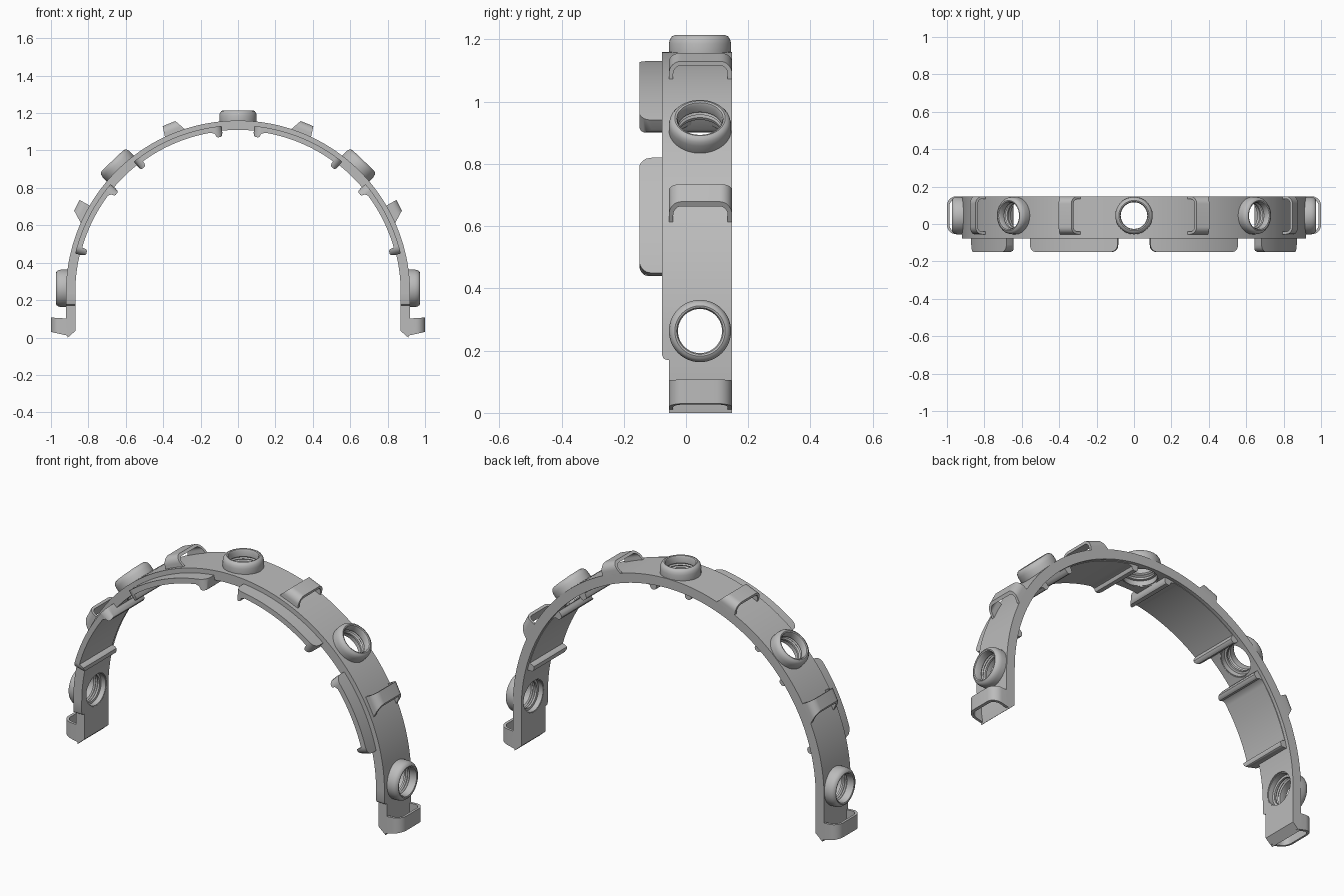
import bpy, bmesh
from math import sin, cos, pi, radians, sqrt, degrees
from mathutils import Vector

cube = bpy.data.objects.get("Cube")
if cube:
    bpy.data.objects.remove(cube, do_unlink=True)

grey = bpy.data.materials.new("neutral grey")
grey.use_nodes = True
grey.diffuse_color = (0.5, 0.5, 0.5, 1)
grey.node_tree.nodes["Principled BSDF"].inputs["Base Color"].default_value = (0.5, 0.5, 0.5, 1)

R_IN, R_OUT, Z_MID = 0.87, 0.92, 0.24
Y_FRONT, Y_FOOT, Y_BACK = -0.077, -0.055, 0.148
Y_RING = 0.045


def polar(r, a, y):
    return Vector((r * cos(a), y, Z_MID + r * sin(a)))


def loft(name, rings, closed=False, mirror=False):
    """Skin a row of equal cross-sections, capped unless closed."""
    bm = bmesh.new()
    rows = [[bm.verts.new(p) for p in ring] for ring in rings]
    n = len(rows[0])
    pairs = list(zip(rows, rows[1:]))
    if closed:
        pairs.append((rows[-1], rows[0]))
    else:
        bm.faces.new(rows[0])
        bm.faces.new(rows[-1])
    for a, b in pairs:
        for i in range(n):
            j = (i + 1) % n
            bm.faces.new((a[i], a[j], b[j], b[i]))
    bmesh.ops.recalc_face_normals(bm, faces=bm.faces)
    mesh = bpy.data.meshes.new(name)
    bm.to_mesh(mesh)
    bm.free()
    mesh.materials.append(grey)
    ob = bpy.data.objects.new(name, mesh)
    bpy.context.collection.objects.link(ob)
    if mirror:
        mod = ob.modifiers.new("mirror", 'MIRROR')
        mod.use_mirror_merge = False
    return ob


def smooth(ob):
    bpy.ops.object.select_all(action='DESELECT')
    ob.select_set(True)
    bpy.context.view_layer.objects.active = ob
    bpy.ops.object.shade_smooth_by_angle(angle=radians(32))


# Arched band with narrower chamfered feet
def leg_section(x_in, z_in, x_out, z_out, y):
    return [Vector((x_in, y, z_in)), Vector((x_out, y, z_out)),
            Vector((x_out, Y_BACK, z_out)), Vector((x_in, Y_BACK, z_in))]


leg = [leg_section(R_IN, 0.035, 0.91, 0, Y_FOOT)]
for z, y in ((0.06, Y_FOOT), (0.17, Y_FOOT), (0.171, -0.066), (0.176, -0.073), (0.187, Y_FRONT)):
    leg.append(leg_section(R_IN, z, R_OUT, z, y))
arc = []
for i in range(97):
    a = pi * i / 96
    arc.append([polar(R_IN, a, Y_FRONT), polar(R_OUT, a, Y_FRONT),
                polar(R_OUT, a, Y_BACK), polar(R_IN, a, Y_BACK)])
far_leg = [[Vector((-p.x, p.y, p.z)) for p in s] for s in reversed(leg)]
band = loft("arched_band", leg + arc + far_leg)


# Collared ports: lathed about a radial axis
def lathe(name, profile, centre, a, mirror=False, steps=48):
    axis, side, across = Vector((cos(a), 0, sin(a))), Vector((-sin(a), 0, cos(a))), Vector((0, 1, 0))
    rings = []
    for i in range(steps):
        t = 2 * pi * i / steps
        out = side * cos(t) + across * sin(t)
        rings.append([centre + out * r + axis * h for r, h in profile])
    return loft(name, rings, True, mirror)


collar = [(0.09, -0.049), (0.1, -0.03), (0.1, 0.026), (0.097, 0.04), (0.09, 0.05), (0.081, 0.054),
          (0.075, 0.052), (0.071, 0.044), (0.071, 0.014), (0.077, 0.008), (0.071, 0.002),
          (0.077, -0.004), (0.071, -0.01), (0.071, -0.02), (0.082, -0.022), (0.082, -0.049)]
tilt = radians(46.5)
ports = [("top_port", polar(R_OUT, pi / 2, Y_RING), pi / 2, False),
         ("shoulder_port", polar(R_OUT, tilt, Y_RING), tilt, True),
         ("side_port", Vector((R_OUT, Y_RING, 0.263)), 0, True)]


def cut_band(centre, a):
    bpy.ops.mesh.primitive_cylinder_add(vertices=48, radius=0.086, depth=0.3, location=centre,
                                        rotation=(0, pi / 2 - a, 0))
    cutter = bpy.context.object
    cutter.hide_render = True
    mod = band.modifiers.new("port_hole", 'BOOLEAN')
    mod.operation, mod.solver, mod.object = 'DIFFERENCE', 'EXACT', cutter
    bpy.context.view_layer.objects.active = band
    bpy.ops.object.modifier_apply(modifier=mod.name)
    bpy.data.objects.remove(cutter, do_unlink=True)


for name, centre, a, both in ports:
    cut_band(centre, a)
    if both:
        cut_band(Vector((-centre.x, centre.y, centre.z)), pi - a)
    smooth(lathe(name, collar, centre, a, both))
smooth(band)


# Inner liner panels with rounded front corners and inward end lips
def liner(name, start, end):
    y0, corner = -0.15, 0.04
    length = radians(end - start) * R_IN
    edge = [0, 0.004, 0.01, 0.018, 0.026, 0.034, 0.039, 0.04]
    dist = edge + [0.04 + (length - 0.08) * i / 20 for i in range(1, 20)]
    dist += [length - d for d in reversed(edge)]
    rings = []
    for s in dist:
        d = min(s, length - s)
        y = y0 + corner - sqrt(max(0, corner ** 2 - max(0, corner - d) ** 2))
        lip = 0.03 * sqrt(max(0, 1 - ((d - 0.02) / 0.0205) ** 4)) if d < 0.04 else 0
        a = radians(start) + s / R_IN
        low = 0.867 - lip
        rings.append([polar(low, a, y), polar(0.895, a, y),
                      polar(0.895, a, 0.13), polar(low, a, 0.13)])
    smooth(loft(name, rings, mirror=True))


liner("upper_liner", 51.5, 84.4)
liner("side_liner", 13.5, 40.4)


# Strap loops: an arch section run along the band, ends slanting with height
def loop(name, centre, a, height, low, high, corner, wall=0.014):
    axis, along = Vector((cos(a), 0, sin(a))), Vector((-sin(a), 0, cos(a)))

    def arch(inset):
        r = corner - inset
        y0, y1, top = Y_FOOT + inset, Y_BACK - inset, height - inset
        pts = [(y0, -0.02)]
        for i in range(9):
            t = pi / 2 * i / 8
            pts.append((y0 + r - r * cos(t), top - r + r * sin(t)))
        return pts + [(y0 + y1 - y, h) for y, h in reversed(pts)]

    section = arch(0) + arch(wall)[::-1]
    rings = []
    for base, tip in (low, high):
        rings.append([centre + Vector((0, y, 0)) + axis * h + along * (base + (tip - base) * h / height)
                      for y, h in section])
    smooth(loft(name, rings, mirror=True))


upper, side = radians(68), radians(27.3)
loop("upper_loop", polar(R_OUT, upper, 0), upper, 0.056, (-0.05, -0.04), (0.062, 0.033), 0.04)
loop("side_loop", polar(R_OUT, side, 0), side, 0.06, (-0.053, -0.012), (0.05, 0.052), 0.04)
loop("foot_loop", Vector((R_OUT, 0, 0)), 0, 0.08, (0.012, 0.03), (0.102, 0.107), 0.05)
